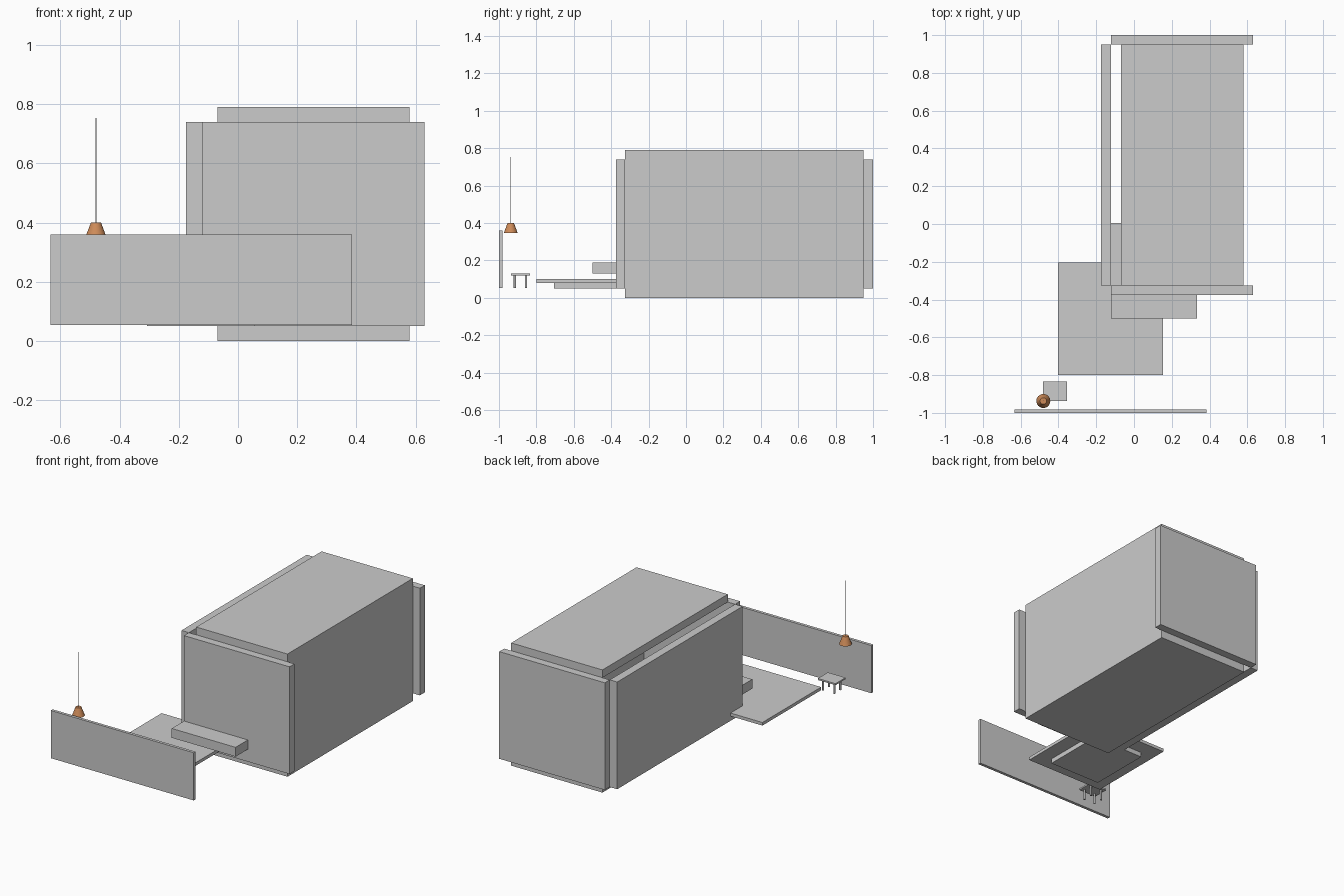
import bpy, bmesh, math
from mathutils import Matrix, Vector

if "Cube" in bpy.data.objects:
    bpy.data.objects.remove(bpy.data.objects["Cube"])


def material(name, rgb):
    m = bpy.data.materials.new(name)
    m.diffuse_color = (*rgb, 1)
    m.use_nodes = True
    m.node_tree.nodes["Principled BSDF"].inputs["Base Color"].default_value = m.diffuse_color
    return m


GREY = material("light grey", (0.6, 0.6, 0.6))
COPPER = material("copper", (0.62, 0.26, 0.10))


def finish(name, bm, mat):
    bmesh.ops.recalc_face_normals(bm, faces=bm.faces[:])
    me = bpy.data.meshes.new(name)
    bm.to_mesh(me)
    bm.free()
    me.materials.append(mat)
    ob = bpy.data.objects.new(name, me)
    bpy.context.collection.objects.link(ob)
    return ob


def box(name, x, y, z):
    bm = bmesh.new()
    size = Vector((x[1] - x[0], y[1] - y[0], z[1] - z[0]))
    mid = Vector((sum(x) / 2, sum(y) / 2, sum(z) / 2))
    bmesh.ops.create_cube(bm, size=1, matrix=Matrix.Translation(mid) @ Matrix.Diagonal((*size, 1)))
    return finish(name, bm, GREY)


def rod(name, x, y, z, r, sides):
    bm = bmesh.new()
    bmesh.ops.create_cone(bm, cap_ends=True, segments=sides, radius1=r, radius2=r, depth=z[1] - z[0],
                          matrix=Matrix.Translation((x, y, sum(z) / 2)))
    ob = finish(name, bm, GREY)
    smooth(ob)
    return ob


def smooth(ob):
    bpy.ops.object.select_all(action='DESELECT')
    ob.select_set(True)
    bpy.context.view_layer.objects.active = ob
    bpy.ops.object.shade_smooth_by_angle(angle=math.radians(35))


# Room shell: floor, right wall and ceiling as one C-shaped extrusion
profile = [(-0.07, 0), (0.58, 0), (0.58, 0.79), (-0.07, 0.79),
           (-0.07, 0.74), (0.525, 0.74), (0.525, 0.05), (-0.07, 0.05)]
bm = bmesh.new()
face = bm.faces.new([bm.verts.new((x, -0.325, z)) for x, z in profile])
ext = bmesh.ops.extrude_face_region(bm, geom=[face])
bmesh.ops.translate(bm, vec=(0, 1.275, 0), verts=[v for v in ext["geom"] if isinstance(v, bmesh.types.BMVert)])
if not any(f.normal.y < -0.9 for f in bm.faces):
    bm.normal_update()
finish("room_shell", bm, GREY)

# Separate walls standing off the shell
WALL_Z = (0.05, 0.74)
box("front_wall", (-0.122, 0.63), (-0.375, -0.325), WALL_Z)
box("back_wall", (-0.122, 0.63), (0.95, 1.0), WALL_Z)
box("left_wall", (-0.175, -0.122), (-0.325, 0.95), WALL_Z)

# Furniture: bench through the front wall, platform on a recessed plinth, screen
box("bench", (-0.122, 0.333), (-0.5, 0.005), (0.13, 0.19))
box("platform", (-0.402, 0.153), (-0.8, -0.203), (0.08, 0.10))
box("platform_plinth", (-0.307, 0.058), (-0.705, -0.298), (0.05, 0.08))
box("screen_panel", (-0.633, 0.385), (-1.0, -0.981), (0.053, 0.36))

# Small table with four legs
TX, TY = -0.418, -0.885
box("table_top", (TX - 0.063, TX + 0.063), (TY - 0.051, TY + 0.051), (0.12, 0.13))
for sx in (-1, 1):
    for sy in (-1, 1):
        rod("table_leg", TX + sx * 0.04, TY + sy * 0.03, (0.053, 0.12), 0.006, 12)

# Hanging lamp: cable and hollow tapered shade with a closed top
LX, LY = -0.48, -0.937
rod("lamp_cable", LX, LY, (0.39, 0.753), 0.0015, 8)
bm = bmesh.new()
rings = []
for r, z in [(0.034, 0.347), (0.037, 0.347), (0.017, 0.4), (0.0145, 0.397)]:
    rings.append([bm.verts.new((LX + r * math.cos(i * math.tau / 32), LY + r * math.sin(i * math.tau / 32), z))
                  for i in range(32)])
for a, b in zip(rings, rings[1:] + rings[:1]):
    for i in range(32):
        j = (i + 1) % 32
        bm.faces.new((a[i], a[j], b[j], b[i]))
bm.faces.new(rings[2])
smooth(finish("lamp_shade", bm, COPPER))
